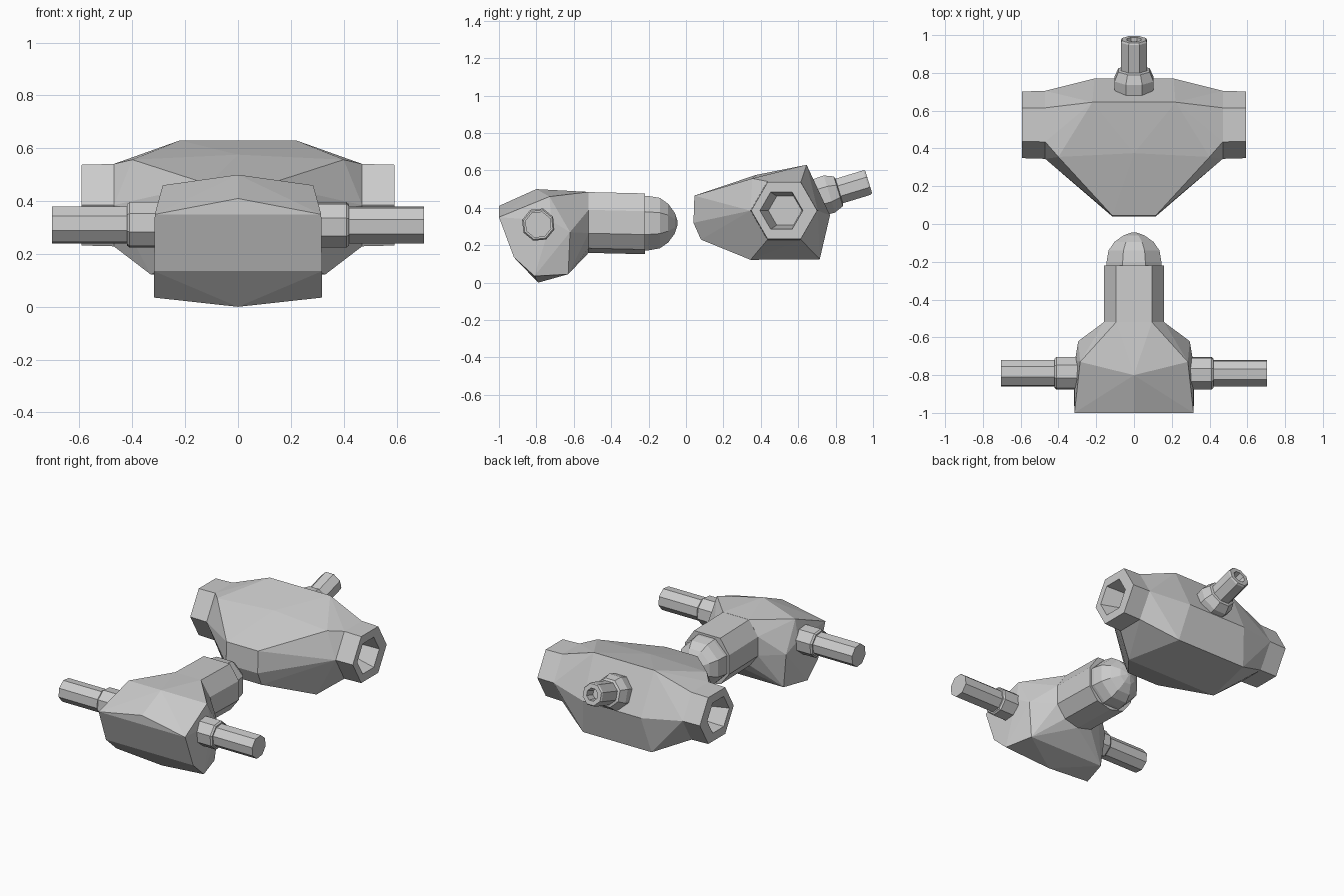
import bpy, bmesh, math
from mathutils import Vector

if "Cube" in bpy.data.objects:
    bpy.data.objects.remove(bpy.data.objects["Cube"])

def finish(bm, name):
    bmesh.ops.recalc_face_normals(bm, faces=bm.faces)
    me = bpy.data.meshes.new(name)
    bm.to_mesh(me)
    bm.free()
    ob = bpy.data.objects.new(name, me)
    bpy.context.collection.objects.link(ob)
    return ob

def hull(points):
    """Convex faceted solid from half the points, mirrored in x."""
    bm = bmesh.new()
    for x, y, z in points:
        for s in ((1, -1) if x else (1,)):
            bm.verts.new((s * x, y, z))
    res = bmesh.ops.convex_hull(bm, input=bm.verts)
    junk = {v for v in res["geom_interior"] + res["geom_unused"]
            if isinstance(v, bmesh.types.BMVert)}
    bmesh.ops.delete(bm, geom=list(junk), context='VERTS')
    bmesh.ops.dissolve_limit(bm, angle_limit=math.radians(2), verts=bm.verts, edges=bm.edges)
    return bm

def lathe(name, profile, origin, direction, n=8, turn=math.pi / 8):
    """Faceted turned part: (distance, radius) pairs along a direction."""
    bm = bmesh.new()
    q = Vector(direction).to_track_quat('Z', 'Y')
    rings = []
    for t, r in profile:
        rings.append([bm.verts.new(Vector(origin) + q @ Vector((
            r * math.cos(turn + i * math.tau / n), r * math.sin(turn + i * math.tau / n), t)))
            for i in range(n)])
    for a, b in zip(rings, rings[1:]):
        for i in range(n):
            bm.faces.new((a[i], a[(i + 1) % n], b[(i + 1) % n], b[i]))
    bm.faces.new(rings[0])
    bm.faces.new(rings[-1])
    return finish(bm, name)

# Front body: wedge-like block narrowing to the neck ring
neck_ring = [(0.095, 0.485), (0.16, 0.39), (0.16, 0.265), (0.1, 0.185), (0, 0.16)]
finish(hull([
    (0, -1, 0.41), (0.315, -1, 0.35), (0.318, -0.92, 0.135), (0.318, -0.81, 0.035),
    (0, -0.79, 0), (0.285, -0.73, 0.46), (0, -0.8, 0.5), (0.312, -0.72, 0.33),
    (0.295, -0.62, 0.27), (0.27, -0.63, 0.045)]
    + [(x, -0.52, z) for x, z in neck_ring]), "front_body")

# Neck and rounded nose
finish(hull([(x, y, z - (0.008 if y > -0.4 else 0)) for x, z in neck_ring
             for y in (-0.56, -0.22)]), "front_neck")
lathe("nose_dome", [(-0.05, 0.157), (0.02, 0.157), (0.08, 0.146), (0.125, 0.112),
                    (0.16, 0.06), (0.175, 0.012)], (0, -0.22, 0.318), (0, 1, 0))

# Side pins with collars
for s, side in ((1, "right"), (-1, "left")):
    lathe("pin_" + side, [(0.27, 0.09), (0.41, 0.09), (0.42, 0.082), (0.42, 0.073),
                          (0.705, 0.073)], (0, -0.79, 0.31), (s, 0, 0), turn=math.pi / 8 + 0.1)

# Rear body: broad faceted block with hexagonal ends
hexagon = [(0.525 + 0.18 * math.cos(k * math.pi / 3), 0.385 + 0.18 * math.sin(k * math.pi / 3))
           for k in range(6)]
bm = hull([
    (0.115, 0.045, 0.465), (0.115, 0.04, 0.32), (0.115, 0.08, 0.23), (0, 0.375, 0.576),
    (0.22, 0.645, 0.63), (0.21, 0.77, 0.36), (0.25, 0.715, 0.125), (0.33, 0.345, 0.122),
    (0.4, 0.355, 0.557), (0.395, 0.318, 0.385)]
    + [(0.47, y, z) for y, z in hexagon])

# End barrels with tapering sockets, extruded from the two hexagonal faces
def step(bm, face, dx, scale, dy=0):
    c = face.calc_center_median()
    s = 1 if c.x > 0 else -1
    new = bmesh.ops.extrude_discrete_faces(bm, faces=[face])["faces"][0]
    for v in new.verts:
        v.co = c + (v.co - c) * scale + Vector((s * dx, dy, 0))
    return new

bm.normal_update()
ends = [f for f in bm.faces if abs(f.normal.x) > 0.99 and abs(f.calc_center_median().x) > 0.46]
for f in ends:
    for dx, scale, dy in ((0.122, 0.98, 0), (0, 0.65, -0.015), (-0.12, 0.78, 0.02)):
        f = step(bm, f, dx, scale, dy)
finish(bm, "rear_body")

# Tilted rear nozzle with collar and bored tip
lathe("rear_nozzle", [(-0.33, 0.108), (-0.22, 0.112), (-0.17, 0.09), (-0.165, 0.074),
                      (-0.01, 0.074), (0, 0.068), (0, 0.04), (-0.06, 0.034)],
      (0, 0.977, 0.538), (0, 0.956, 0.292))
